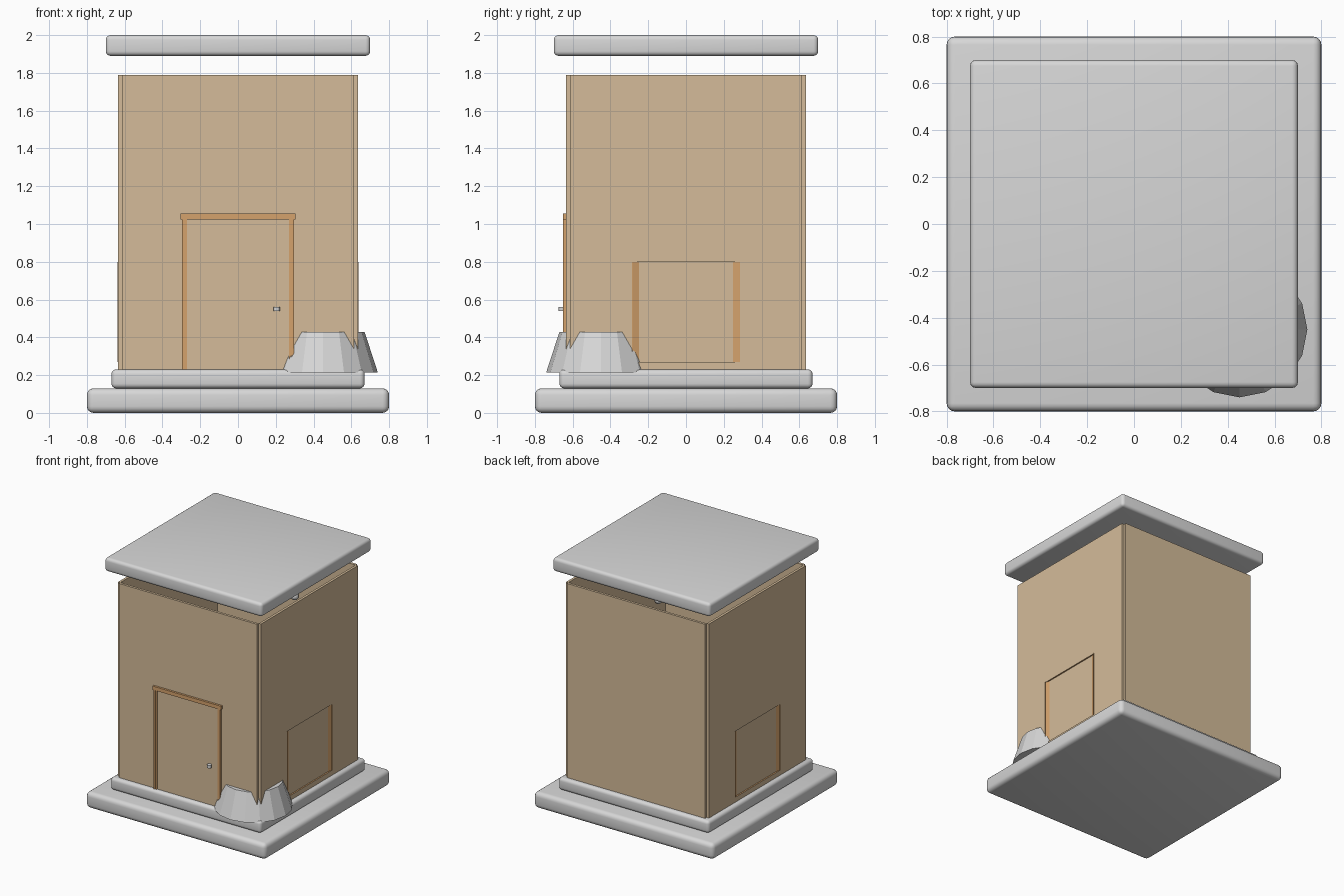
import bpy, bmesh, math
from mathutils import Vector

old = bpy.data.objects.get("Cube")
if old:
    bpy.data.objects.remove(old, do_unlink=True)


def material(name, rgb):
    m = bpy.data.materials.new(name)
    m.use_nodes = True
    colour = (*rgb, 1)
    m.diffuse_color = colour
    m.node_tree.nodes["Principled BSDF"].inputs["Base Color"].default_value = colour
    return m


GREY = material("light grey stone", (0.68, 0.68, 0.68))
TAN = material("tan wall", (0.66, 0.50, 0.32))
WOOD = material("orange wood", (0.66, 0.36, 0.15))


def finish(bm, name, *mats):
    bmesh.ops.recalc_face_normals(bm, faces=bm.faces)
    mesh = bpy.data.meshes.new(name)
    bm.to_mesh(mesh)
    bm.free()
    for m in mats:
        mesh.materials.append(m)
    ob = bpy.data.objects.new(name, mesh)
    bpy.context.collection.objects.link(ob)
    return ob


def box_mesh(lo, hi):
    bm = bmesh.new()
    bmesh.ops.create_cube(bm, size=1)
    lo, hi = Vector(lo), Vector(hi)
    for v in bm.verts:
        v.co = (lo + hi) / 2 + v.co * (hi - lo)
    return bm


def box(name, lo, hi, mat):
    return finish(box_mesh(lo, hi), name, mat)


def smooth(ob):
    bpy.ops.object.select_all(action="DESELECT")
    ob.select_set(True)
    bpy.context.view_layer.objects.active = ob
    bpy.ops.object.shade_smooth_by_angle(angle=math.radians(35))


# Rounded square slabs
def slab(name, half, z0, z1, radius):
    bm = box_mesh((-half, -half, z0), (half, half, z1))
    bmesh.ops.bevel(bm, geom=bm.edges[:], offset=radius, segments=4,
                    profile=0.5, affect="EDGES")
    smooth(finish(bm, name, GREY))


slab("base_slab", 0.8, 0, 0.13, 0.035)
slab("upper_step", 0.67, 0.13, 0.23, 0.025)
slab("roof_slab", 0.7, 1.89, 2.0, 0.025)

# Front and back wall panels
OUT, INN, FLOOR, TOP = 0.635, 0.615, 0.23, 1.79
box("front_wall", (-INN, -OUT, FLOOR), (INN, -INN, TOP), TAN)
box("back_wall", (-INN, INN, FLOOR), (INN, OUT, TOP), TAN)


# Side walls, each with a shallow recess that has splayed wooden sides
def side_wall(name, side):
    half, inner, low, high, depth = 0.285, 0.25, 0.27, 0.8, 0.011
    bm = box_mesh((INN, -INN, FLOOR), (OUT, INN, TOP))
    cuts = [((0, y, 0), (0, 1, 0)) for y in (-half, half)]
    cuts += [((0, 0, z), (0, 0, 1)) for z in (low, high)]
    for co, no in cuts:
        bmesh.ops.bisect_plane(bm, geom=bm.verts[:] + bm.edges[:] + bm.faces[:],
                               plane_co=co, plane_no=no)
    panel = next(f for f in bm.faces if f.normal.x > 0.9
                 and abs(f.calc_center_median().y) < 0.1
                 and low < f.calc_center_median().z < high)
    new = bmesh.ops.extrude_face_region(bm, geom=[panel])["geom"]
    if panel.is_valid:
        bmesh.ops.delete(bm, geom=[panel], context="FACES_ONLY")
    verts = [g for g in new if isinstance(g, bmesh.types.BMVert)]
    floor_face = next(g for g in new if isinstance(g, bmesh.types.BMFace))
    for v in verts:
        v.co.x -= depth
        v.co.y *= inner / half
    for e in floor_face.edges:
        for f in e.link_faces:
            if f != floor_face:
                f.material_index = 1
    for v in bm.verts:
        v.co.x *= side
    finish(bm, name, TAN, WOOD)


side_wall("left_wall", 1)
side_wall("right_wall", -1)

# Thin wooden edges round each side recess
for label, s in (("left", 1), ("right", -1)):
    for end, y in (("front", -0.285), ("back", 0.285)):
        xs = sorted((s * 0.63, s * 0.639))
        box(f"{label}_recess_{end}_edge", (xs[0], y - 0.002, 0.27),
            (xs[1], y + 0.002, 0.8), WOOD)

# Front door with its frame
box("door", (-0.27, -0.638, FLOOR), (0.27, -0.63, 1.025), TAN)
for label, s in (("left", 1), ("right", -1)):
    for part, a, b, y in (("outer", 0.283, 0.297, -0.65), ("inner", 0.27, 0.283, -0.645)):
        xs = sorted((s * a, s * b))
        box(f"{label}_door_post_{part}", (xs[0], y, FLOOR), (xs[1], -0.63, 1.025), WOOD)
box("door_lintel", (-0.305, -0.652, 1.025), (0.305, -0.63, 1.055), WOOD)


# Round parts
def cone(name, centre, r1, r2, height, sides):
    bm = bmesh.new()
    bmesh.ops.create_cone(bm, cap_ends=True, segments=sides, radius1=r1,
                          radius2=r2, depth=height)
    bmesh.ops.translate(bm, verts=bm.verts, vec=centre)
    return finish(bm, name, GREY)


cone("corner_planter", (0.45, -0.45, 0.322), 0.29, 0.22, 0.215, 16)
smooth(cone("door_knob", (0.205, -0.657, 0.55), 0.0175, 0.0175, 0.022, 16))
box("door_knob_stem", (0.199, -0.65, 0.545), (0.211, -0.63, 0.555), GREY)

# Small fittings on the inside walls
for name, centre in (("back_wall_fitting", (0.09, 0.59, 1.41)),
                     ("left_wall_fitting", (0.595, -0.5, 1.23))):
    bm = bmesh.new()
    bmesh.ops.create_uvsphere(bm, u_segments=16, v_segments=8, radius=0.03)
    bmesh.ops.translate(bm, verts=bm.verts, vec=centre)
    smooth(finish(bm, name, GREY))
